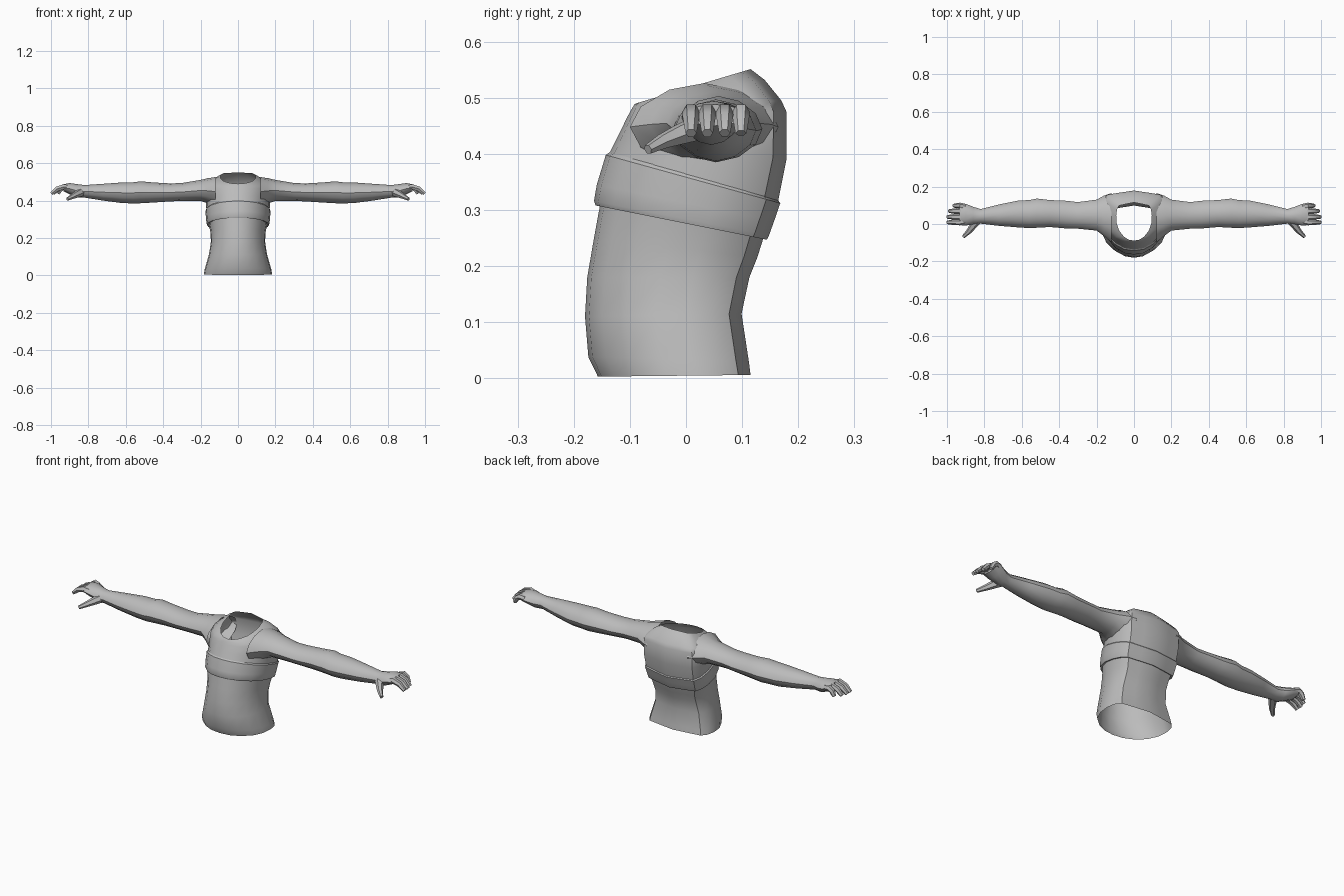
import bpy, bmesh, math
from mathutils import Vector

if "Cube" in bpy.data.objects:
    bpy.data.objects.remove(bpy.data.objects["Cube"])

grey = bpy.data.materials.new("plain grey")
grey.diffuse_color = (0.5, 0.5, 0.5, 1)
grey.use_nodes = True
grey.node_tree.nodes["Principled BSDF"].inputs["Base Color"].default_value = grey.diffuse_color


def loft(name, rings, caps=(False, False), mirror=False, angle=35):
    """Skin a list of equal-length closed rings into one object."""
    bm = bmesh.new()
    loops = [[bm.verts.new(p) for p in ring] for ring in rings]
    n = len(loops[0])
    for a, b in zip(loops, loops[1:]):
        for i in range(n):
            j = (i + 1) % n
            bm.faces.new((a[i], a[j], b[j], b[i]))
    if caps[0]:
        bm.faces.new(loops[0][::-1])
    if caps[1]:
        bm.faces.new(loops[-1])
    me = bpy.data.meshes.new(name)
    bm.to_mesh(me)
    bm.free()
    me.materials.append(grey)
    ob = bpy.data.objects.new(name, me)
    bpy.context.collection.objects.link(ob)
    if mirror:
        ob.modifiers.new("other side", 'MIRROR')
        ob.modifiers["other side"].use_mirror_merge = False
    bpy.ops.object.select_all(action='DESELECT')
    ob.select_set(True)
    bpy.context.view_layer.objects.active = ob
    bpy.ops.object.shade_smooth_by_angle(angle=math.radians(angle))
    return ob


# Torso cross-section, right half from front to back: rounded chest, flat ridged back
HALF = [(0, -1), (.3, -.95), (.58, -.78), (.83, -.48), (.97, -.1),
        (1, .3), (.96, .62), (.84, .84), (.44, .92), (0, 1)]
SECTION = HALF + [(-u, v) for u, v in HALF[-2:0:-1]]


def body_ring(zf, zb, yf, yb, hw):
    """Cross-section tilted from height zf at the front to zb at the back."""
    yc, hy = (yf + yb) / 2, (yb - yf) / 2
    return [(u * hw, yc + v * hy, zf + (zb - zf) * (v + 1) / 2) for u, v in SECTION]


# Waist, open at the bottom
loft("waist", [body_ring(*r) for r in [
    (.003, .006, -.157, .115, .183),
    (.038, .03, -.174, .112, .178),
    (.11, .115, -.18, .099, .155),
    (.18, .18, -.176, .113, .145),
    (.25, .215, -.164, .127, .147),
    (.31, .25, -.153, .138, .155),
]])

# Chest band, slightly proud of the waist and the chest
loft("chest_band", [body_ring(*r) for r in [
    (.312, .25, -.150, .136, .152),
    (.308, .247, -.161, .144, .165),
    (.316, .255, -.164, .148, .168),
    (.345, .28, -.159, .157, .171),
    (.398, .312, -.143, .168, .174),
    (.403, .32, -.136, .162, .168),
]])

# Upper chest and shoulders up to the open neckline
loft("upper_chest", [body_ring(*r) for r in [
    (.400, .315, -.137, .164, .169),
    (.43, .39, -.122, .179, .172),
    (.465, .475, -.105, .179, .172),
    (.478, .495, -.098, .170, .160),
    (.488, .532, -.092, .140, .125),
    (.490, .551, -.089, .115, .095),
]], angle=40)


def arm_ring(x, y0, y1, z0, z1, n=12):
    """Slightly diamond-shaped ring given by its y and z limits."""
    ring = []
    for i in range(n):
        c, s = math.cos(2 * math.pi * i / n), math.sin(2 * math.pi * i / n)
        c, s = (math.copysign(abs(t) ** 1.1, t) for t in (c, s))
        ring.append((x, (y0 + y1) / 2 + c * (y1 - y0) / 2, (z0 + z1) / 2 + s * (z1 - z0) / 2))
    return ring


# Arm from the shoulder to the knuckles
loft("arm", [arm_ring(*r) for r in [
    (.12, -.10, .165, .37, .526),
    (.16, -.065, .152, .385, .52),
    (.20, -.035, .13, .398, .511),
    (.30, -.025, .117, .398, .494),
    (.36, -.024, .124, .396, .492),
    (.45, -.016, .128, .390, .497),
    (.52, -.020, .136, .386, .503),
    (.56, -.022, .128, .385, .498),
    (.62, -.018, .125, .387, .497),
    (.72, -.010, .105, .400, .490),
    (.82, .002, .080, .416, .483),
    (.86, -.002, .092, .416, .488),
    (.90, -.008, .108, .434, .494),
    (.932, -.006, .110, .450, .488),
]], caps=(False, True), mirror=True)


def digit(name, points, radii, n=6):
    """Tapered tube following a few joints."""
    pts = [Vector(p) for p in points]
    rings = []
    for i, p in enumerate(pts):
        t = (pts[min(i + 1, len(pts) - 1)] - pts[max(i - 1, 0)]).normalized()
        side = Vector((0, 0, 1)).cross(t).normalized()
        up = t.cross(side)
        rings.append([p + radii[i] * (side * math.cos(a) + up * math.sin(a))
                      for a in (2 * math.pi * k / n for k in range(n))])
    loft(name, rings, caps=(True, True), mirror=True)


# Four curled fingers
for name, y, tip in [("index_finger", .009, .997), ("middle_finger", .038, .997),
                     ("ring_finger", .069, .988), ("little_finger", .098, .962)]:
    digit(name, [(.905, y * .9 + .005, .468), (.93, y, .474),
                 (.93 + (tip - .93) * .55, y, .463), (tip, y, .437)],
          (.015, .016, .0145, .010))

# Thumb reaching forward and down
digit("thumb", [(.835, .025, .447), (.862, -.012, .434), (.885, -.042, .422), (.912, -.068, .408)],
      (.024, .019, .014, .009))
